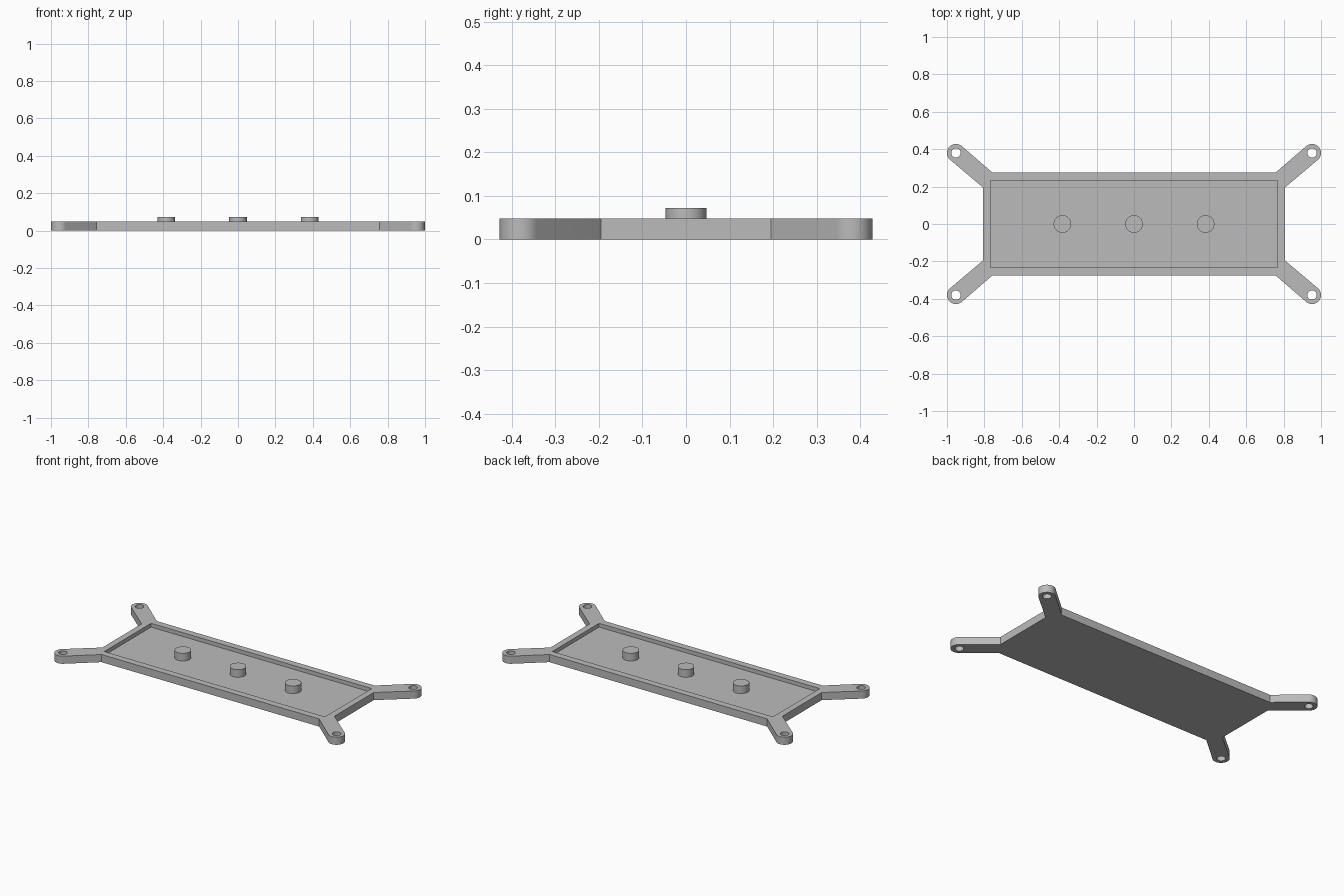
import bpy
import bmesh
from math import cos, sin, radians
from mathutils import Matrix

if "Cube" in bpy.data.objects:
    bpy.data.objects.remove(bpy.data.objects["Cube"])

PLATE_X, PLATE_Y, HEIGHT = 0.807, 0.275, 0.048
RECESS_X, RECESS_Y, FLOOR = 0.767, 0.232, 0.024
LUG_X, LUG_Y, LUG_R, HOLE_R = 0.952, 0.38, 0.048, 0.025
POST_R, POST_TOP, POST_GAP = 0.047, 0.072, 0.383
ARM_ANGLE = 40

grey = bpy.data.materials.new("plain_grey")
grey.use_nodes = True
colour = (0.5, 0.5, 0.5, 1)
grey.diffuse_color = colour
grey.node_tree.nodes["Principled BSDF"].inputs["Base Color"].default_value = colour


def add_object(name, bm):
    bmesh.ops.recalc_face_normals(bm, faces=bm.faces)
    mesh = bpy.data.meshes.new(name)
    bm.to_mesh(mesh)
    bm.free()
    mesh.materials.append(grey)
    obj = bpy.data.objects.new(name, mesh)
    bpy.context.collection.objects.link(obj)
    return obj


def add_prism(bm, outline, z0, z1):
    face = bm.faces.new([bm.verts.new((x, y, z0)) for x, y in outline])
    top = bmesh.ops.extrude_face_region(bm, geom=[face])["geom"]
    verts = [v for v in top if isinstance(v, bmesh.types.BMVert)]
    bmesh.ops.translate(bm, verts=verts, vec=(0, 0, z1 - z0))


def circle(cx, cy, r, n=40):
    return [(cx + r * cos(radians(360 * i / n)), cy + r * sin(radians(360 * i / n)))
            for i in range(n)]


def select_only(obj):
    bpy.ops.object.select_all(action="DESELECT")
    obj.select_set(True)
    bpy.context.view_layer.objects.active = obj


# One corner: arm root, rounded lug end, arm root
corner = [(PLATE_X, 0.195)]
for i in range(21):
    a = radians(ARM_ANGLE - 90 + 9 * i)
    corner.append((LUG_X + LUG_R * cos(a), LUG_Y + LUG_R * sin(a)))
corner.append((0.757, PLATE_Y))

# Mirror the corner round the whole outline
outline = []
for sx, sy in ((1, 1), (-1, 1), (-1, -1), (1, -1)):
    points = corner if sx * sy > 0 else corner[::-1]
    outline += [(sx * x, sy * y) for x, y in points]

bm = bmesh.new()
add_prism(bm, outline, 0, HEIGHT)
plate = add_object("mounting_plate", bm)

# Cutter for the shallow tray and the four screw holes
bm = bmesh.new()
add_prism(bm, [(-RECESS_X, -RECESS_Y), (RECESS_X, -RECESS_Y),
               (RECESS_X, RECESS_Y), (-RECESS_X, RECESS_Y)], FLOOR, 0.1)
for sx in (-1, 1):
    for sy in (-1, 1):
        add_prism(bm, circle(sx * LUG_X, sy * LUG_Y, HOLE_R), -0.05, 0.1)
cutter = add_object("tray_and_hole_cutter", bm)
cutter.hide_render = True

cut = plate.modifiers.new("cut", "BOOLEAN")
cut.operation = "DIFFERENCE"
cut.solver = "EXACT"
cut.object = cutter
select_only(plate)
bpy.ops.object.modifier_apply(modifier=cut.name)
bpy.data.objects.remove(cutter)
bpy.ops.object.shade_smooth_by_angle(angle=radians(30))

# Three round posts on the tray floor
for name, x in (("right_post", -POST_GAP), ("middle_post", 0), ("left_post", POST_GAP)):
    bm = bmesh.new()
    bmesh.ops.create_cone(bm, cap_ends=True, segments=40, radius1=POST_R, radius2=POST_R,
                          depth=POST_TOP - FLOOR,
                          matrix=Matrix.Translation((x, 0, (POST_TOP + FLOOR) / 2)))
    select_only(add_object(name, bm))
    bpy.ops.object.shade_smooth_by_angle(angle=radians(30))
